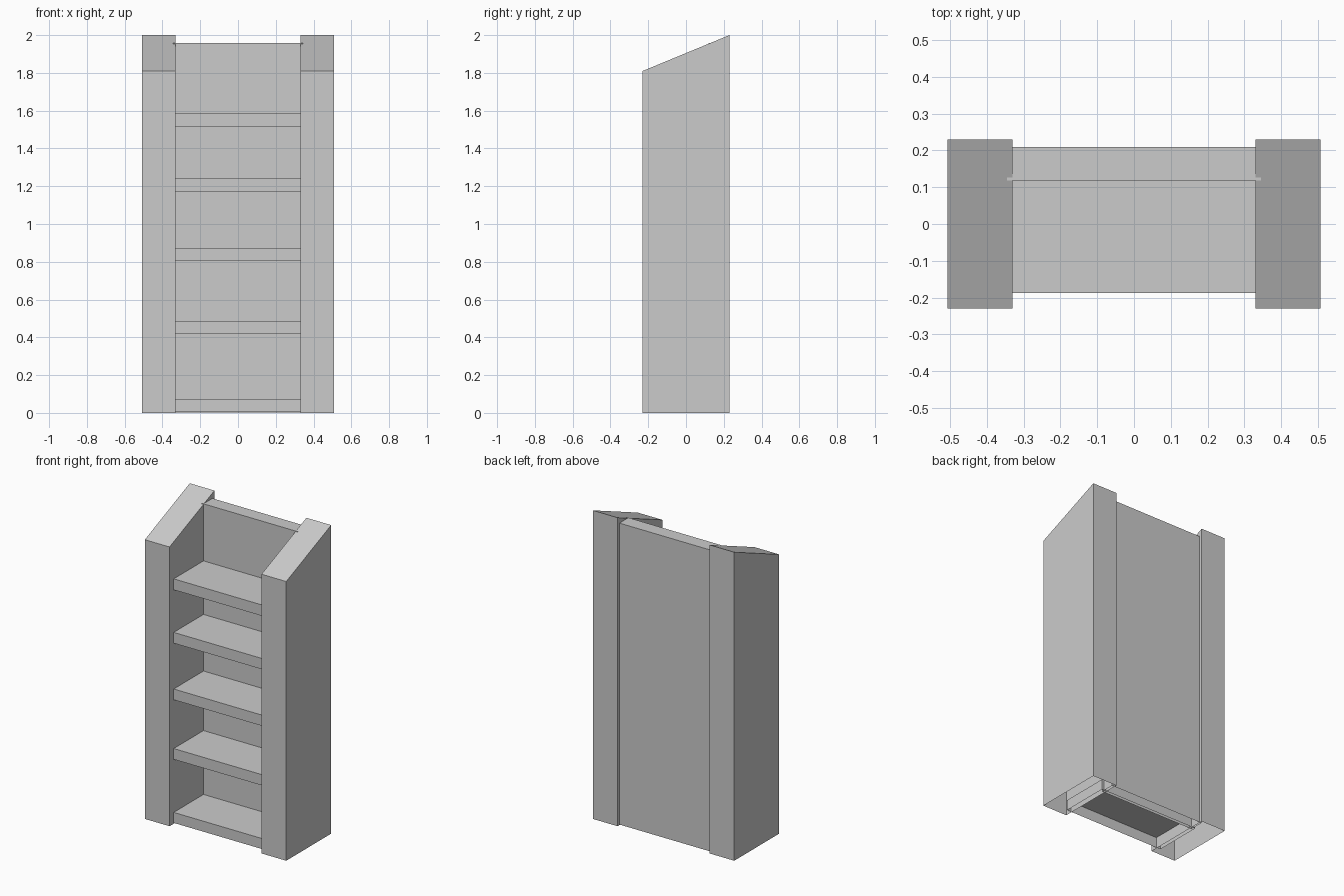
import bpy, bmesh

if "Cube" in bpy.data.objects:
    bpy.data.objects.remove(bpy.data.objects["Cube"])


def block(name, x, y, z, open_bottom=False, front_drop=0.0):
    """Box from ranges; front_drop lowers the front top edge, open_bottom removes the base."""
    bm = bmesh.new()
    bmesh.ops.create_cube(bm, size=1)
    for v in bm.verts:
        top, front = v.co.z > 0, v.co.y < 0
        v.co = (x[v.co.x > 0], y[v.co.y > 0], z[top])
        if top and front:
            v.co.z -= front_drop
    bm.normal_update()
    if open_bottom:
        base = [f for f in bm.faces if f.normal.z < -0.9]
        bmesh.ops.delete(bm, geom=base, context='FACES_ONLY')
    mesh = bpy.data.meshes.new(name)
    bm.to_mesh(mesh)
    bm.free()
    obj = bpy.data.objects.new(name, mesh)
    bpy.context.collection.objects.link(obj)
    return obj


# Thick side posts with slanted tops, hollow and open underneath
for side, x in (("left", (-0.507, -0.33)), ("right", (0.33, 0.507))):
    block(side + "_post", x, (-0.23, 0.23), (0, 2), True, front_drop=0.19)

# Back panel, let slightly into the posts
block("back_panel", (-0.345, 0.345), (0.118, 0.21), (0.003, 1.957), True)

# Shelves; only the lowest one is open underneath
for i, (low, high) in enumerate([(0.005, 0.073), (0.417, 0.487), (0.803, 0.873),
                                 (1.17, 1.24), (1.516, 1.587)]):
    block(f"shelf_{i + 1}", (-0.36, 0.36), (-0.187, 0.135), (low, high), i == 0)
